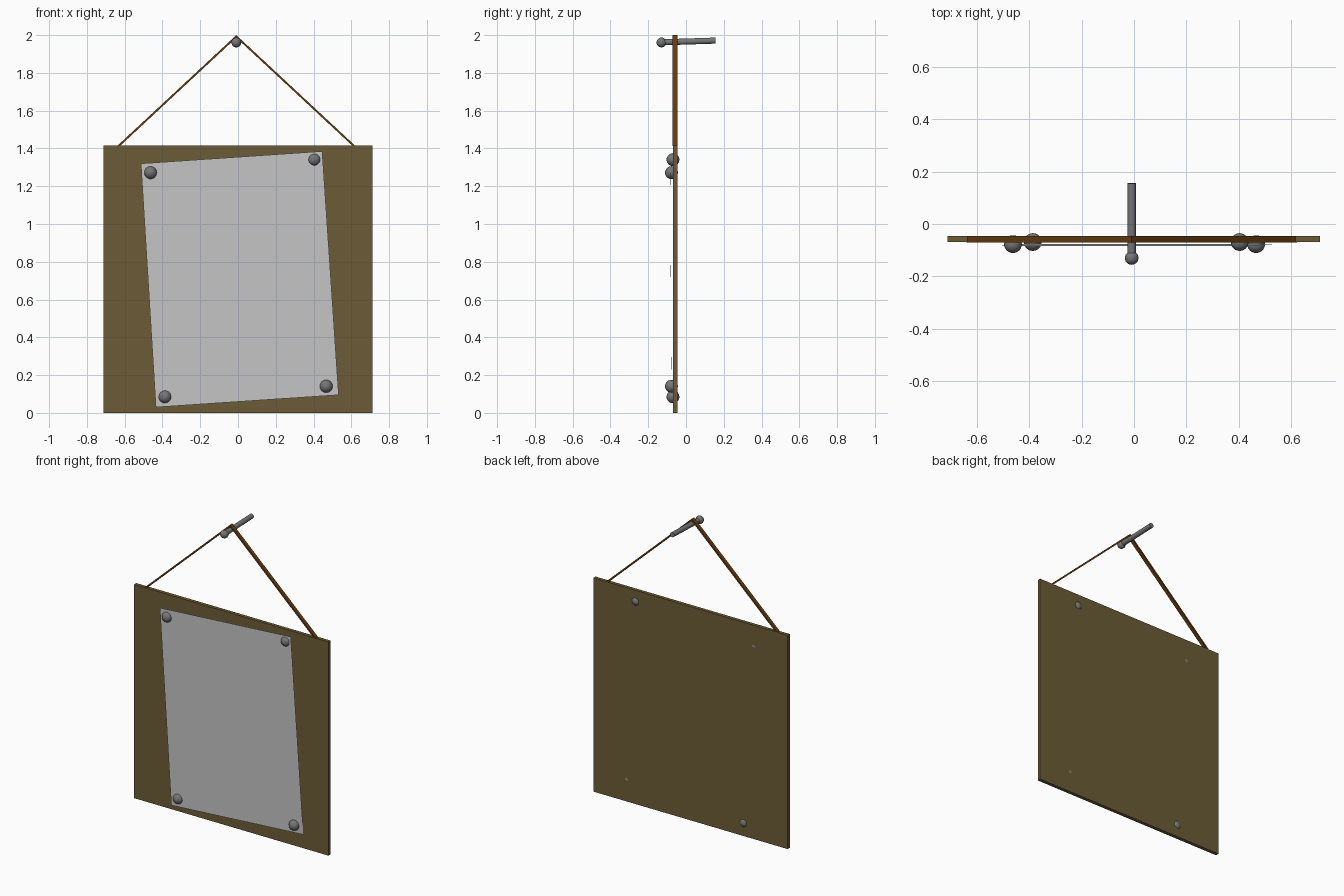
import bpy, bmesh, math
from mathutils import Vector

if "Cube" in bpy.data.objects:
    bpy.data.objects.remove(bpy.data.objects["Cube"])


def material(name, rgb):
    m = bpy.data.materials.new(name)
    m.diffuse_color = (*rgb, 1)
    m.use_nodes = True
    m.node_tree.nodes["Principled BSDF"].inputs["Base Color"].default_value = m.diffuse_color
    return m


wood = material("olive wood", (0.150, 0.108, 0.038))
paper_grey = material("paper grey", (0.56, 0.56, 0.56))
leather = material("brown cord", (0.135, 0.045, 0.006))
metal = material("grey metal", (0.18, 0.18, 0.18))


def mesh_object(name, verts, faces, mat):
    me = bpy.data.meshes.new(name)
    me.from_pydata(verts, [], faces)
    bm = bmesh.new()
    bm.from_mesh(me)
    bmesh.ops.recalc_face_normals(bm, faces=bm.faces)
    bm.to_mesh(me)
    bm.free()
    me.materials.append(mat)
    ob = bpy.data.objects.new(name, me)
    bpy.context.collection.objects.link(ob)
    return ob


def extrude_profile(name, pts, y0, y1, mat):
    """Close an x-z outline and extrude it along y."""
    n = len(pts)
    verts = [(x, y, z) for y in (y0, y1) for x, z in pts]
    faces = [tuple(range(n)), tuple(range(n, 2 * n))]
    faces += [(i, (i + 1) % n, n + (i + 1) % n, n + i) for i in range(n)]
    return mesh_object(name, verts, faces, mat)


def ball(name, loc, r):
    bpy.ops.mesh.primitive_uv_sphere_add(segments=24, ring_count=12, radius=r, location=loc)
    ob = bpy.context.object
    ob.name = name
    ob.data.materials.append(metal)
    bpy.ops.object.shade_smooth()


# Board
extrude_profile("board", [(-0.713, 0), (0.711, 0), (0.711, 1.416), (-0.713, 1.416)],
                -0.069, -0.046, wood)

# Paper sheet, slightly turned and leaning off the board
mesh_object("paper_sheet", [(-0.435, -0.077, 0.03), (0.533, -0.077, 0.095),
                            (0.446, -0.084, 1.385), (-0.514, -0.084, 1.32)],
            [(0, 1, 2, 3)], paper_grey)

# Hanging cord: two flat bands meeting at the nail
for side, name in ((-1, "cord_left"), (1, "cord_right")):
    x = -0.009
    extrude_profile(name, [(x, 2.0), (x + side * 0.632, 1.412),
                           (x + side * 0.617, 1.412), (x, 1.986)],
                    -0.071, -0.046, leather)

# Pins at the paper corners
for i, (x, y, z) in enumerate([(-0.463, -0.077, 1.272), (0.404, -0.069, 1.341),
                               (0.467, -0.077, 0.141), (-0.387, -0.069, 0.085)]):
    ball(f"pin_{i + 1}", (x, y, z), 0.034)

# Nail: tilted shaft with a round head
a, b = Vector((-0.009, -0.12, 1.962)), Vector((-0.009, 0.156, 1.971))
bpy.ops.mesh.primitive_cylinder_add(vertices=24, radius=0.016, depth=(b - a).length,
                                    location=(a + b) / 2,
                                    rotation=(b - a).to_track_quat('Z', 'Y').to_euler())
shaft = bpy.context.object
shaft.name = "nail_shaft"
shaft.data.materials.append(metal)
bpy.ops.object.shade_smooth_by_angle(angle=math.radians(40))
ball("nail_head", (-0.009, -0.130, 1.961), 0.026)
